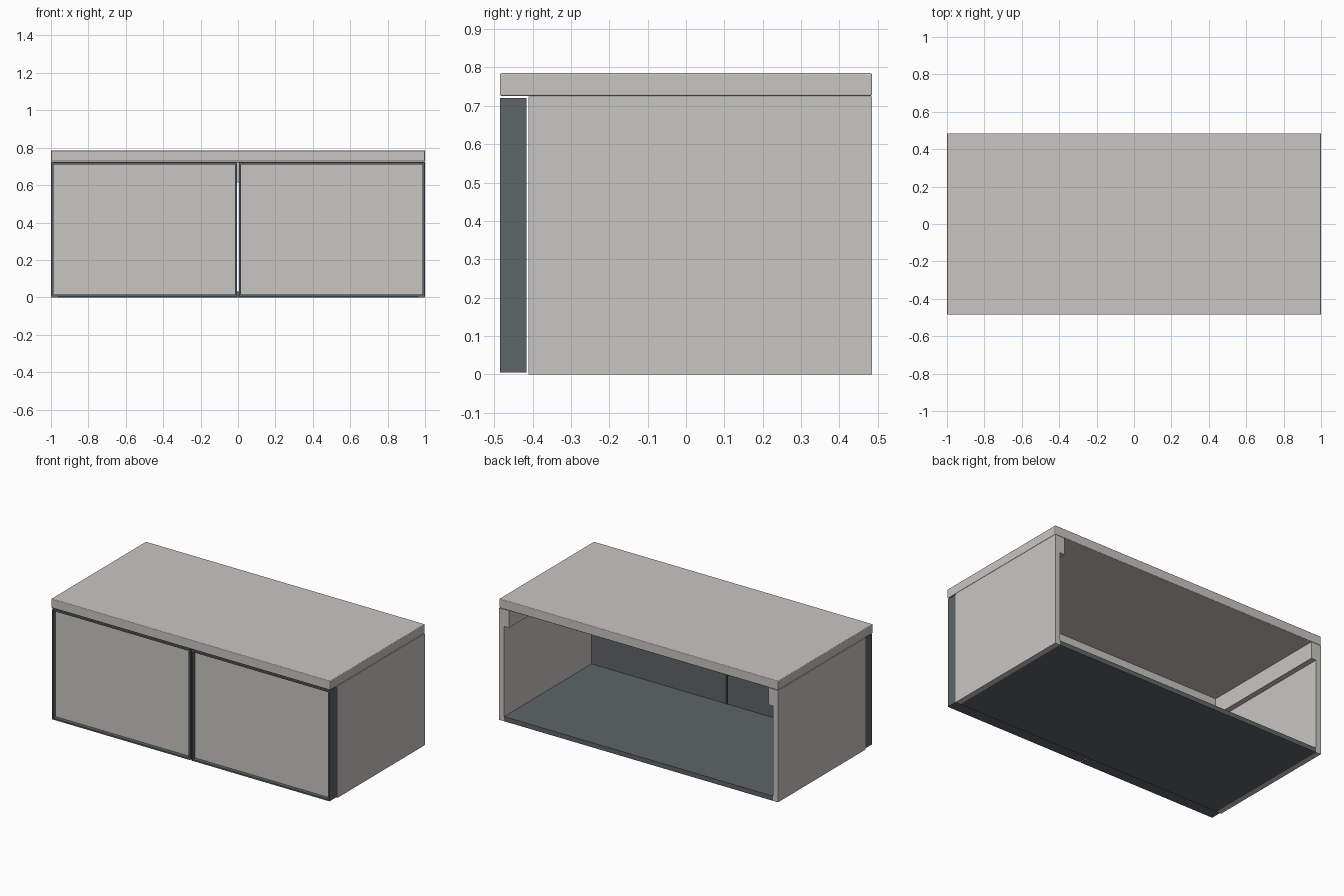
import bpy, bmesh
from mathutils import Matrix, Vector

if "Cube" in bpy.data.objects:
    bpy.data.objects.remove(bpy.data.objects["Cube"])


def material(name, rgb):
    m = bpy.data.materials.new(name)
    m.diffuse_color = (*rgb, 1)
    m.use_nodes = True
    m.node_tree.nodes["Principled BSDF"].inputs["Base Color"].default_value = m.diffuse_color
    return m


LIGHT = material("warm_light_grey", (0.58, 0.565, 0.535))
DARK = material("dark_slate", (0.112, 0.13, 0.138))


def finish(name, bm, mats):
    me = bpy.data.meshes.new(name)
    bm.to_mesh(me)
    bm.free()
    for m in mats:
        me.materials.append(m)
    ob = bpy.data.objects.new(name, me)
    bpy.context.collection.objects.link(ob)
    return ob


def box_mesh(lo, hi):
    lo, hi = Vector(lo), Vector(hi)
    bm = bmesh.new()
    bmesh.ops.create_cube(bm, size=1, matrix=Matrix.Translation((lo + hi) / 2)
                          @ Matrix.Diagonal((*(hi - lo), 1)))
    return bm


def box(name, lo, hi, mat):
    return finish(name, box_mesh(lo, hi), [mat])


FRONT, CARCASS, BACK = -0.485, -0.41, 0.485
SIDE = 0.035     # side panel thickness
RAIL_Z = 0.615   # underside of the top rails
UNDER = 0.724    # top of the side panels

# Worktop with slightly softened edges
top = box("worktop", (-1, FRONT, 0.726), (1, BACK, 0.785), LIGHT)
bevel = top.modifiers.new("soft_edges", 'BEVEL')
bevel.width, bevel.segments = 0.004, 3

# Base board between the sides
box("base_board", (-1 + SIDE, CARCASS, 0), (1 - SIDE, BACK, 0.03), DARK)

# Front rail under the worktop
box("front_rail", (-1 + SIDE, CARCASS, RAIL_Z),
    (1 - SIDE, CARCASS + SIDE, UNDER), LIGHT)

for label, s in (("left", -1), ("right", 1)):
    def span(a, b):
        return sorted((s * a, s * b))

    # Side panel
    x0, x1 = span(1 - SIDE, 1)
    box(label + "_side_panel", (x0, CARCASS, 0), (x1, BACK, UNDER), LIGHT)

    # Side rail under the worktop
    x0, x1 = span(1 - 2 * SIDE, 1 - SIDE)
    box(label + "_side_rail", (x0, CARCASS + SIDE, RAIL_Z),
        (x1, BACK, UNDER), LIGHT)

    # Door: dark frame with a recessed light panel
    x0, x1 = span(0.005, 0.996)
    bm = box_mesh((x0, FRONT, 0.005), (x1, -0.416, 0.72))
    bm.normal_update()
    face = min(bm.faces, key=lambda f: f.calc_center_median().y)
    bmesh.ops.inset_region(bm, faces=[face], thickness=0.014)
    panel = bmesh.ops.extrude_face_region(bm, geom=[face])["geom"]
    bmesh.ops.translate(bm, vec=(0, 0.025, 0),
                        verts=[v for v in panel if isinstance(v, bmesh.types.BMVert)])
    for f in panel:
        if isinstance(f, bmesh.types.BMFace):
            f.material_index = 1
    if face.is_valid:
        bmesh.ops.delete(bm, geom=[face], context='FACES_ONLY')
    bmesh.ops.recalc_face_normals(bm, faces=bm.faces[:])
    finish(label + "_door", bm, [DARK, LIGHT])
